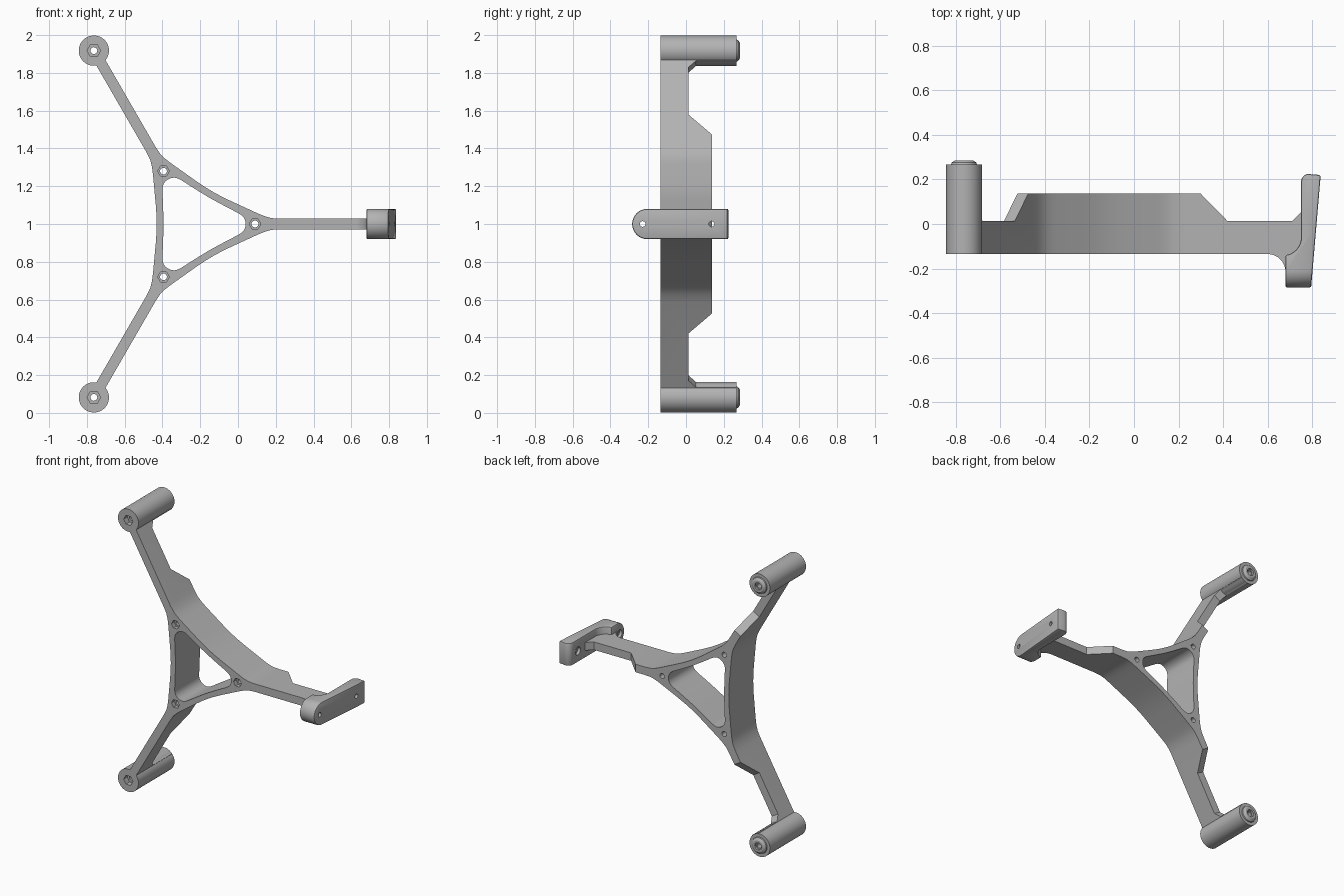
import bpy, bmesh, math
from mathutils import Vector

if "Cube" in bpy.data.objects:
    bpy.data.objects.remove(bpy.data.objects["Cube"])

CX, CZ = -0.233, 1.0            # centre of the three-armed hub
FRONT, BACK = -0.135, 0.138     # depth of the hub
REACH, BOLT = 1.06, 0.323       # radius of the feet and of the hub bolts
ARMS = [math.radians(a) for a in (0, 120, 240)]

grey = bpy.data.materials.new("plain grey")
grey.use_nodes = True
grey.diffuse_color = (0.45, 0.45, 0.45, 1)
grey.node_tree.nodes["Principled BSDF"].inputs["Base Color"].default_value = grey.diffuse_color


def radial(a, u, v, y):
    """Point u out along an arm, v across it, at depth y."""
    c, s = math.cos(a), math.sin(a)
    return Vector((CX + u * c - v * s, y, CZ + u * s + v * c))


def loft(name, rings):
    """Closed solid through rings of equal point count."""
    bm = bmesh.new()
    rows = [[bm.verts.new(p) for p in ring] for ring in rings]
    n = len(rows[0])
    for r0, r1 in zip(rows, rows[1:]):
        for i in range(n):
            j = (i + 1) % n
            bm.faces.new((r0[i], r0[j], r1[j], r1[i]))
    bm.faces.new(rows[0])
    bm.faces.new(rows[-1])
    bmesh.ops.recalc_face_normals(bm, faces=bm.faces)
    mesh = bpy.data.meshes.new(name)
    bm.to_mesh(mesh)
    bm.free()
    mesh.materials.append(grey)
    ob = bpy.data.objects.new(name, mesh)
    bpy.context.collection.objects.link(ob)
    return ob


def turned(name, profile, centre, n=32, axis="y"):
    """Solid of revolution from (radius, depth) pairs along y or x."""
    rings = []
    for r, d in profile:
        ring = []
        for i in range(n):
            t = 2 * math.pi * i / n
            p, q = r * math.cos(t), r * math.sin(t)
            off = (p, d, q) if axis == "y" else (d, p, q)
            ring.append(Vector(centre) + Vector(off))
        rings.append(ring)
    return loft(name, rings)


def boolean(ob, other, operation="DIFFERENCE"):
    other.hide_render = True
    m = ob.modifiers.new(operation.title(), "BOOLEAN")
    m.operation, m.object, m.solver = operation, other, "EXACT"
    return other


def finish(ob, cutters=()):
    """Apply the modifiers, remove the cutters, shade smooth."""
    deps = bpy.context.evaluated_depsgraph_get()
    mesh = bpy.data.meshes.new_from_object(ob.evaluated_get(deps))
    ob.modifiers.clear()
    ob.data = mesh
    for c in cutters:
        bpy.data.objects.remove(c)
    bpy.ops.object.select_all(action="DESELECT")
    ob.select_set(True)
    bpy.context.view_layer.objects.active = ob
    bpy.ops.object.shade_smooth_by_angle(angle=math.radians(30))


def threefold(half, y):
    """Mirror a half outline across each arm and repeat it on all arms."""
    loop = []
    for a in ARMS:
        loop += [radial(a, u, -v, y) for u, v in reversed(half)]
        loop += [radial(a, u, v, y) for u, v in half[:-1]]
    return loop


# Frame: hub triangle and three arms in one solid
outer = [(1.0, .028), (.46, .028), (.41, .031), (.375, .041), (.35, .051),
         (.325, .062), (.188, .125), (.143, .147), (.099, .171)]
inner = [(.273, .006), (.271, .018), (.264, .034), (.25, .048),
         (.23, .06), (.168, .092), (.0805, .1394)]
frame = loft("frame", [threefold(outer, FRONT), threefold(outer, BACK)])
cutters = [boolean(frame, loft("void", [threefold(inner, -.3), threefold(inner, .3)]))]

# Step each arm down behind the hub, with a gusset at its end
step = [(.506, .163), (.652, .014), (.943, .014), (.985, .056), (1.1, .056), (1.1, .163)]
for a in ARMS:
    sides = [[radial(a, u, v, y) for u, y in step] for v in (-.1, .1)]
    cutters.append(boolean(frame, loft("step_cutter", sides)))
    # bolt hole with a hexagonal nut pocket
    bolt = radial(a, BOLT, 0, 0)
    cutters.append(boolean(frame, turned("bolt_bore", [(.018, -.3), (.018, .3)], bolt, 20)))
    cutters.append(boolean(frame, turned("nut_pocket", [(.031, -.3), (.031, FRONT + .03)], bolt, 6)))
finish(frame, cutters)

# Feet on the upper and lower arms
for side, a in zip(("upper", "lower"), ARMS[1:]):
    c = radial(a, REACH, 0, 0)
    foot = turned(side + "_foot", [(.08, FRONT), (.08, .267), (.058, .267),
                                   (.056, .275), (.040, .286)], c, 48)
    cuts = [boolean(foot, turned("bore", [(.018, -.3), (.018, .3)], c, 20)),
            boolean(foot, turned("pocket", [(.036, -.3), (.036, FRONT + .04)], c, 6)),
            boolean(foot, turned("recess", [(.026, .272), (.026, .3)], c, 20))]
    finish(foot, cuts)
    fin = loft(side + "_foot_fin", [[radial(a, u, v, y) for u, v in
               ((.982, -.028), (1.0, -.028), (1.0, .028), (.982, .028))] for y in (.014, .267)])
    finish(fin)

# End bracket: slanted plate with a thick rounded front
def arc(cx, cy, r, start, end, n=10):
    return [(cx + r * math.cos(math.radians(start + (end - start) * i / n)),
             cy + r * math.sin(math.radians(start + (end - start) * i / n)))
            for i in range(n + 1)]


plan = ([(.795, -.285), (.838, .22)] + arc(.785, .19, .035, 70, 180, 6)
        + arc(.67, -.06, .08, 0, -83) + [(.68, -.285)])
bracket = loft("end_bracket", [[Vector((x, y, z)) for x, y in plan] for z in (.92, 1.08)])
outline = arc(-.205, CZ, .08, 90, 270, 24) + [(.4, CZ - .08), (.4, CZ + .08)]
cuts = [boolean(bracket, loft("rounding", [[Vector((x, y, z)) for y, z in outline]
                                           for x in (.6, .9)]), "INTERSECT")]
bevel = bracket.modifiers.new("Soft edges", "BEVEL")
bevel.width, bevel.segments = .008, 2
bevel.limit_method, bevel.angle_limit = "ANGLE", math.radians(50)
for y, seat in ((-.23, .70), (.135, .77)):
    c = (0, y, CZ)
    cuts.append(boolean(bracket, turned("screw_bore", [(.015, .5), (.015, 1)], c, 20, "x")))
    cuts.append(boolean(bracket, turned("screw_seat", [(.028, .5), (.028, seat)], c, 20, "x")))
finish(bracket, cuts)

# Fillet between the arm and the bracket
web = arc(.60, -.215, .08, 90, 0) + [(.70, -.215), (.70, FRONT + .005), (.60, FRONT + .005)]
fillet = loft("bracket_fillet", [[Vector((x, y, z)) for x, y in web]
                                 for z in (CZ - .028, CZ + .028)])
finish(fillet)
